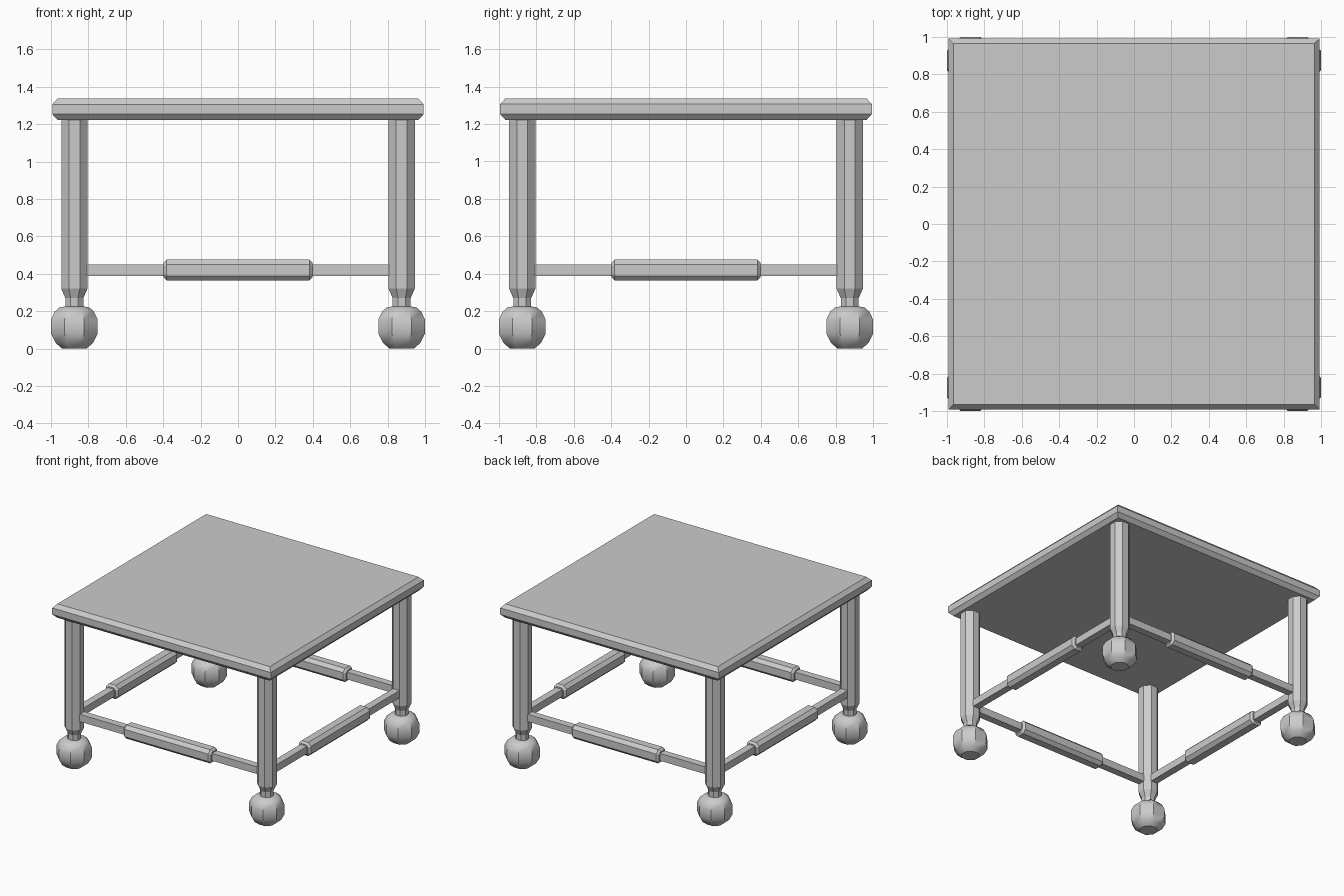
import bpy, bmesh
from math import cos, sin, pi, radians
from mathutils import Matrix

if "Cube" in bpy.data.objects:
    bpy.data.objects.remove(bpy.data.objects["Cube"])


def loft(name, section, profile, matrix=Matrix(), smooth=False):
    """Stack scaled copies of a cross-section along z; profile = (scale, z)."""
    bm = bmesh.new()
    rings = [[bm.verts.new((x * s, y * s, z)) for x, y in section]
             for s, z in profile]
    n = len(section)
    for a, b in zip(rings, rings[1:]):
        for i in range(n):
            j = (i + 1) % n
            bm.faces.new((a[i], a[j], b[j], b[i]))
    bm.faces.new(rings[0][::-1])
    bm.faces.new(rings[-1])
    bm.normal_update()
    if smooth:
        for f in bm.faces:
            f.smooth = True
        for e in bm.edges:
            e.smooth = e.calc_face_angle(0) < radians(36)
    bm.transform(matrix)
    me = bpy.data.meshes.new(name)
    bm.to_mesh(me)
    bm.free()
    ob = bpy.data.objects.new(name, me)
    bpy.context.collection.objects.link(ob)
    return ob


# Cross-sections with unit apothem (flat side towards the front)
square = [(-1, -1), (1, -1), (1, 1), (-1, 1)]
k = 1 / cos(pi / 8)
octagon = [(k * cos(pi / 8 + i * pi / 4), k * sin(pi / 8 + i * pi / 4))
           for i in range(8)]
c = 0.54
chamfered = [(c, -1), (1, -c), (1, c), (c, 1), (-c, 1), (-1, c), (-1, -c), (-c, -1)]

# Table top with bevelled upper and lower rims
loft("table_top", square,
     [(0.965, 1.222), (0.993, 1.253), (0.993, 1.306), (0.965, 1.337)])

# Octagonal legs with tapered neck, standing on faceted ball feet
P = 0.875
leg_profile = [(0.048, 0.20), (0.048, 0.27), (0.07, 0.32), (0.07, 1.225)]
ball_profile = [(0.065, 0), (0.1, 0.03), (0.125, 0.08), (0.125, 0.155),
                (0.105, 0.197), (0.08, 0.22), (0.045, 0.226)]
for side, sx in (("left", -1), ("right", 1)):
    for end, sy in (("front", -1), ("back", 1)):
        place = Matrix.Translation((sx * P, sy * P, 0))
        loft(f"{end}_{side}_leg", octagon, leg_profile, place)
        loft(f"{end}_{side}_ball_foot", octagon, ball_profile, place, True)

# Stretchers: thin square bar with a thick chamfered sleeve in the middle
sleeve_profile = [(0.04, -0.397), (0.056, -0.381), (0.056, 0.381), (0.04, 0.397)]
for i, side in enumerate(("right", "back", "left", "front")):
    m = (Matrix.Rotation(i * pi / 2, 4, 'Z')
         @ Matrix.Translation((P, 0, 0.419)) @ Matrix.Rotation(pi / 2, 4, 'X'))
    loft(f"{side}_stretcher", square, [(0.03, -0.84), (0.03, 0.84)], m)
    loft(f"{side}_stretcher_sleeve", chamfered, sleeve_profile, m)
